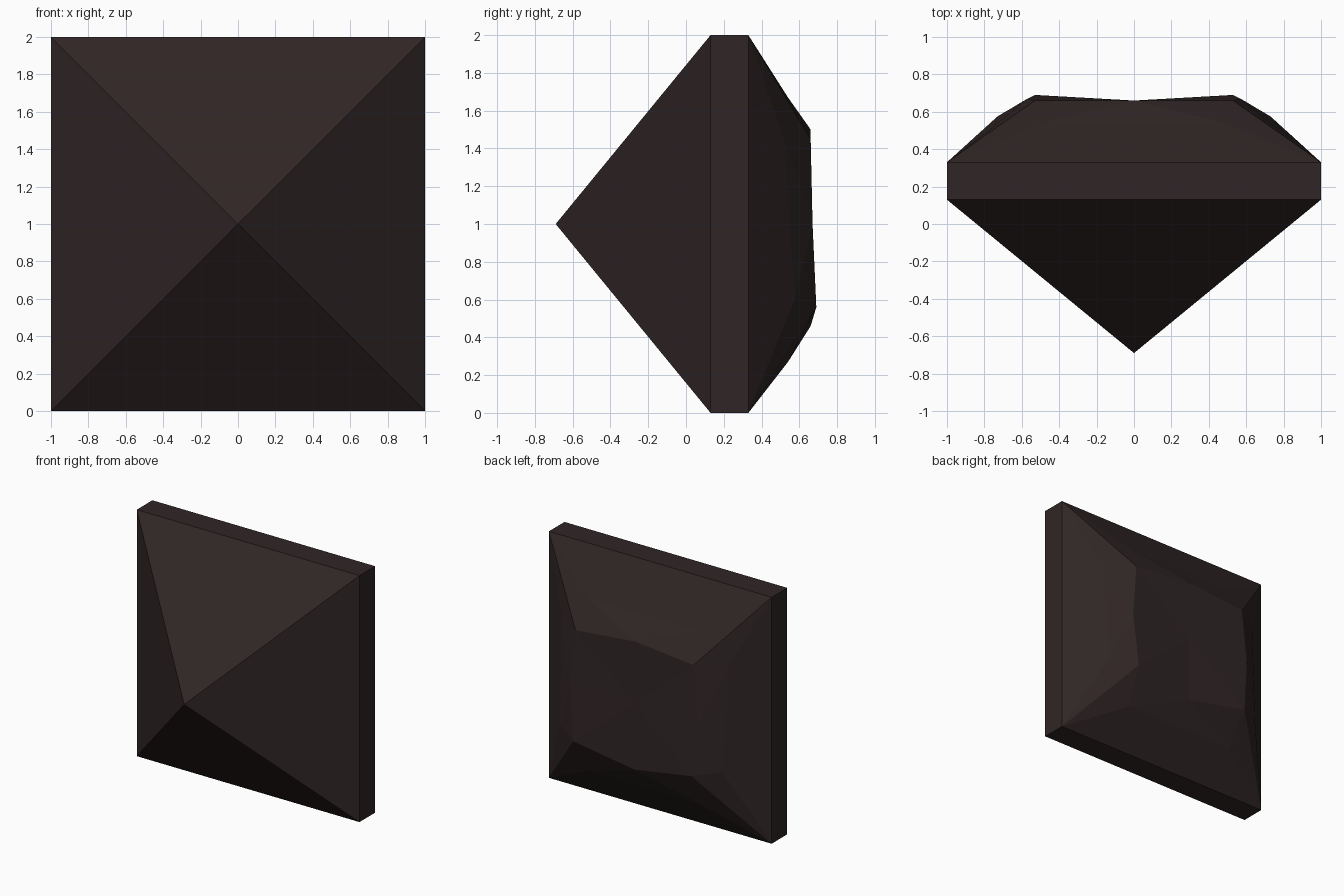
import bpy, bmesh

if "Cube" in bpy.data.objects:
    bpy.data.objects.remove(bpy.data.objects["Cube"])

stone = bpy.data.materials.new("dark brown stone")
stone.diffuse_color = (0.030, 0.019, 0.019, 1)
stone.use_nodes = True
stone.node_tree.nodes["Principled BSDF"].inputs["Base Color"].default_value = stone.diffuse_color


def make_part(name, build):
    mesh = bpy.data.meshes.new(name)
    bm = bmesh.new()
    build(bm)
    bmesh.ops.remove_doubles(bm, verts=bm.verts, dist=1e-5)
    bm.to_mesh(mesh)
    bm.free()
    mesh.materials.append(stone)
    ob = bpy.data.objects.new(name, mesh)
    bpy.context.collection.objects.link(ob)


def face(bm, pts, flip=False):
    verts = [bm.verts.new(p) for p in pts]
    bm.faces.new(verts[::-1] if flip else verts)


CORNERS = [(-1, 0), (1, 0), (1, 2), (-1, 2)]


# Front pyramid point and the straight rim behind it
def front(bm):
    for (x0, z0), (x1, z1) in zip(CORNERS, CORNERS[1:] + CORNERS[:1]):
        face(bm, [(x0, .13, z0), (x1, .13, z1), (0, -.69, 1)])
        face(bm, [(x0, .33, z0), (x1, .33, z1), (x1, .13, z1), (x0, .13, z0)])


# Chipped back: outer corner, edge point, side point and inner point per corner
def back(bm):
    top = dict(o=(1, .33, 2), e=(.49, .54, 1.67), s=(.75, .52, 1.45), i=(.53, .66, 1.45))
    low = dict(o=(1, .33, 0), e=(.50, .54, .27), s=(.73, .575, .60), i=(.53, .69, .56))
    hub = (0, .66, 1)
    mid = {"top": (0, .66, 1.5), "low": (0, .66, .46)}

    def m(p, sx):
        return (p[0] * sx, p[1], p[2])

    for sx in (1, -1):
        side_mid = (.57 * sx, .67, 1)
        # corner chips and half of the plateau
        for key, c in (("top", top), ("low", low)):
            flip = (sx > 0) == (key == "top")
            o, e, s, i = (m(c[k], sx) for k in "oesi")
            face(bm, [o, s, i], flip)
            face(bm, [o, i, e], flip)
            face(bm, [hub, mid[key], i], not flip)
            face(bm, [hub, i, side_mid], not flip)
        # side slope and side bevel
        face(bm, [m(top["o"], sx), m(top["s"], sx), m(low["s"], sx), m(low["o"], sx)], sx < 0)
        face(bm, [m(top["s"], sx), m(top["i"], sx), side_mid], sx < 0)
        face(bm, [m(top["s"], sx), side_mid, m(low["s"], sx)], sx < 0)
        face(bm, [m(low["s"], sx), side_mid, m(low["i"], sx)], sx < 0)
    # upper and lower slopes and bevels
    for key, c, flip in (("top", top, False), ("low", low, True)):
        face(bm, [m(c["o"], -1), m(c["e"], -1), c["e"], c["o"]], flip)
        face(bm, [m(c["e"], -1), m(c["i"], -1), mid[key]], flip)
        face(bm, [m(c["e"], -1), mid[key], c["e"]], flip)
        face(bm, [c["e"], mid[key], c["i"]], flip)
    bmesh.ops.remove_doubles(bm, verts=bm.verts, dist=1e-5)
    # outward is towards +y
    for f in bm.faces:
        f.normal_update()
        if f.normal.y < 0:
            f.normal_flip()


make_part("front_pyramid", front)
make_part("chipped_back", back)
